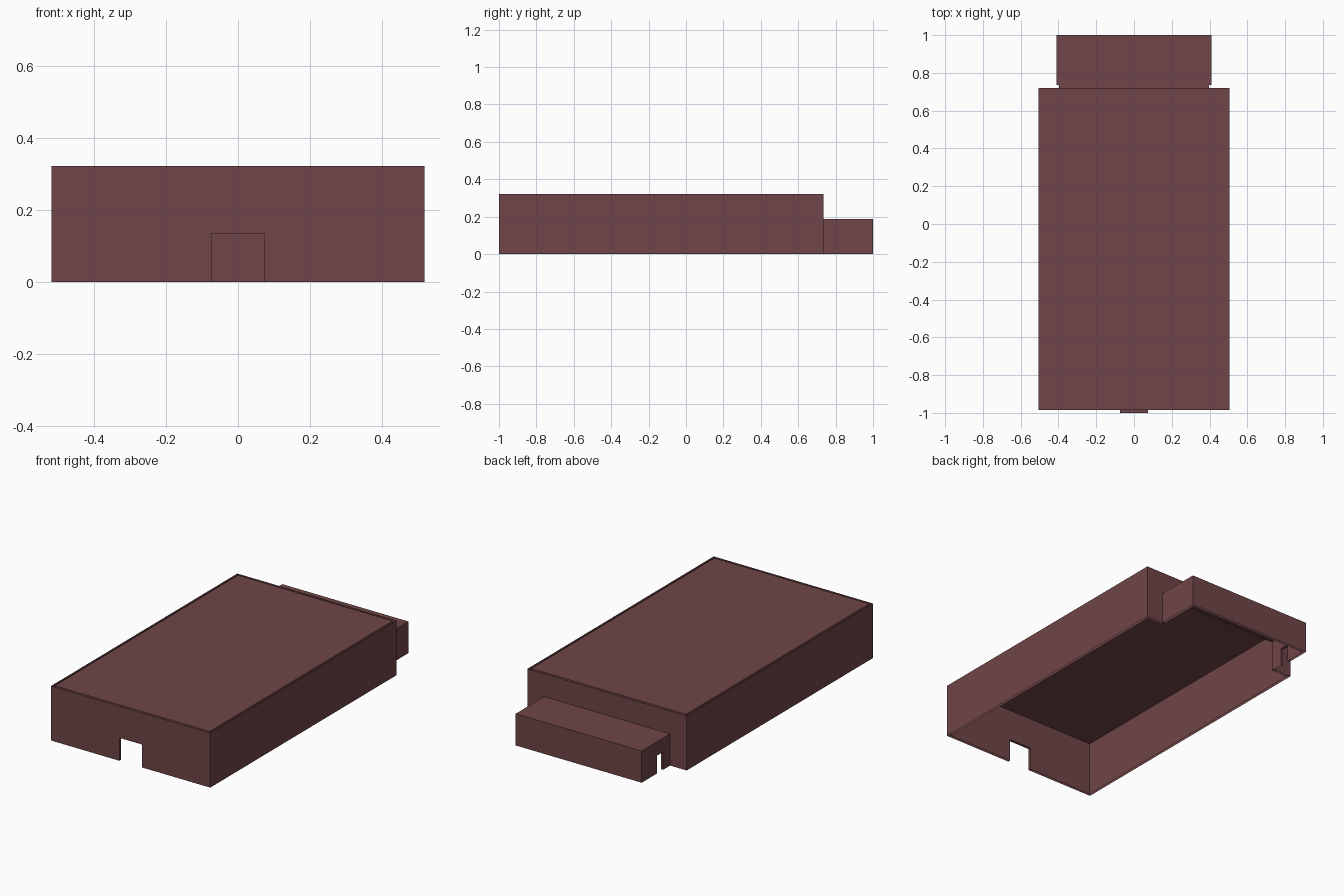
import bpy
from mathutils import Vector

if "Cube" in bpy.data.objects:
    bpy.data.objects.remove(bpy.data.objects["Cube"])

mat = bpy.data.materials.new("dark_red_brick")
mat.diffuse_color = (0.16, 0.06, 0.065, 1)
mat.use_nodes = True
mat.node_tree.nodes["Principled BSDF"].inputs["Base Color"].default_value = mat.diffuse_color

T = 0.0145             # wall thickness
H, AH = 0.322, 0.187   # hall and annex heights
HX, AX = 0.519, 0.411  # half widths
FRONT, MID, BACK = -1.0, 0.735, 1.0


def make(name, verts, faces):
    mesh = bpy.data.meshes.new(name)
    mesh.from_pydata(verts, [], faces)
    mesh.materials.append(mat)
    bpy.context.collection.objects.link(bpy.data.objects.new(name, mesh))


def wall(name, centre, along, out, half, height, opening=None, ends=(T, T)):
    """Hollow wall: outer skin, inner skin, and reveals round an opening (start, end, top)."""
    c, a, o = (Vector((*v, 0)) for v in (centre, along, out))

    def outline(lo, hi):
        pts = [(lo, 0)]
        if opening:
            s, e, t = opening
            pts += [(s, 0), (s, t), (e, t), (e, 0)]
        return pts + [(hi, 0), (hi, height), (lo, height)]

    def place(pts, depth):
        return [c + a * u - o * depth + Vector((0, 0, z)) for u, z in pts]

    outer = place(outline(-half, half), 0)
    inner = place(outline(-half + ends[0], half - ends[1]), T)
    n = len(outer)
    ring = list(range(n))
    # Keep the outer skin facing out and the inner skin facing in
    if a.cross(Vector((0, 0, 1))).dot(o) < 0:
        ring.reverse()
    faces = [ring, [n + i for i in reversed(ring)]]
    if opening:
        faces += [(i, i + 1, n + i + 1, n + i) for i in (1, 2, 3)]
    make(name, outer + inner, faces)


def roof(name, half, y0, y1, z):
    make(name, [(-half, y0, z), (half, y0, z), (half, y1, z), (-half, y1, z)], [(0, 1, 2, 3)])


# Main hall, with a front door and a wide passage into the annex
hall_y, hall_half = (FRONT + MID) / 2, (MID - FRONT) / 2
wall("hall_front_wall", (0, FRONT), (1, 0), (0, -1), HX, H, (-0.074, 0.074, 0.135))
wall("hall_back_wall", (0, MID), (1, 0), (0, 1), HX, H, (-AX + T, AX - T, AH - 0.006))
for side, word in ((-1, "left"), (1, "right")):
    wall(f"hall_{word}_wall", (side * HX, hall_y), (0, 1), (side, 0), hall_half, H)
roof("hall_roof", HX - T, FRONT + T, MID - T, H)

# Low rear annex, with a narrow door on its left side
annex_y, annex_half = (MID + BACK) / 2, (BACK - MID) / 2
wall("annex_back_wall", (0, BACK), (1, 0), (0, 1), AX, AH)
for side, word in ((-1, "left"), (1, "right")):
    door = (0.80 - annex_y, 0.855 - annex_y, 0.105) if side < 0 else None
    wall(f"annex_{word}_wall", (side * AX, annex_y), (0, 1), (side, 0), annex_half, AH, door, (0, T))
roof("annex_roof", AX, MID, BACK, AH)
